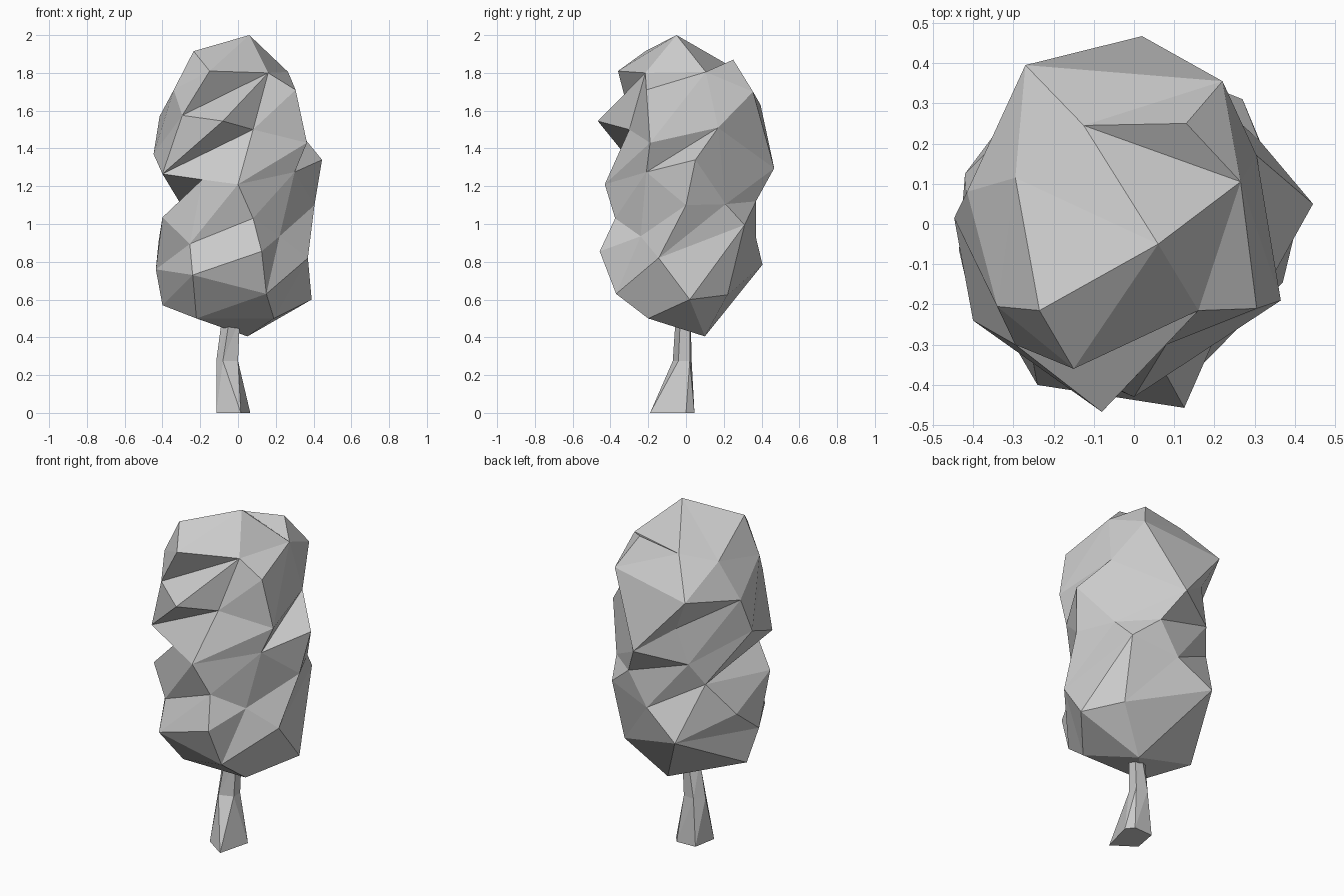
import bpy, bmesh
from math import atan2, hypot, log, tanh, sqrt, cos, sin

MID, R = 1.2, 0.43   # crown centre height and mean radius
TWIST = 0.5          # creases climb round the crown as a spiral

# Crown corner points, roughly top to bottom
CROWN = [
    (.06, -.05, 2), (-.235, -.215, 1.915), (-.15, -.36, 1.81), (.16, -.215, 1.8),
    (.265, .105, 1.805), (.305, -.21, 1.71), (-.125, .245, 1.83), (.13, .25, 1.87),
    (.22, .355, 1.7), (-.27, .395, 1.63), (-.295, .115, 1.78), (-.34, -.205, 1.71),
    (.305, .17, 1.51), (-.08, -.467, 1.545), (.08, -.3, 1.5), (-.295, -.3, 1.575),
    (-.415, .08, 1.57), (-.447, .015, 1.37), (-.4, -.24, 1.265), (.365, -.19, 1.43),
    (.27, .31, .995), (-.18, .35, 1.44), (.02, .467, 1.295), (.445, .05, 1.34),
    (.3, -.21, 1.275), (-.24, .32, 1.23), (.12, .37, 1.12), (0, -.43, 1.21),
    (-.4, -.22, 1.035), (-.3, .245, 1.1), (.08, -.375, 1.03), (.405, 0, 1.1),
    (.31, .21, 1.105), (0, .37, .93), (-.42, .125, .91), (-.255, -.32, .895),
    (.125, -.457, .855), (.22, -.24, .935), (.37, -.145, .82), (-.21, .405, .785),
    (-.435, -.065, .76), (-.24, -.4, .73), (.15, -.37, .63), (.39, .02, .6),
    (.25, .22, .625), (-.4, 0, .57), (.19, -.2, .5), (-.22, -.2, .5), (.05, .1, .405),
    (-.19, -.34, 1.235),
]
# Creases that should run between these corner pairs
CREASES = [(4, 6), (0, 2), (3, 14), (3, 13), (3, 15), (18, 13), (18, 14), (14, 49),
           (3, 27), (12, 19), (12, 24), (38, 32), (38, 20), (43, 20), (25, 26),
           (29, 40), (29, 18), (29, 28), (29, 18), (29, 49), (28, 34), (39, 40)]


def on_sphere(x, y, z):
    """Spread a crown point onto a unit sphere so a convex hull can skin it."""
    rho, u = hypot(x, y), (z - MID) / R
    a = atan2(y, x) - TWIST * u
    if abs(z - MID) > 0.48:                      # rounded ends
        u += (1 if u > 0 else -1) * max(0, log(R / rho))
    t = tanh(u)
    c = sqrt(1 - t * t)
    return (c * cos(a), c * sin(a), t)


def crease(bm, a, b):
    """Swap the diagonal of the quad whose opposite corners are a and b."""
    for e in bm.edges:
        if {v for f in e.link_faces for v in f.verts} - set(e.verts) == {a, b}:
            bmesh.utils.edge_rotate(e)
            return


def finish(bm, name):
    bmesh.ops.recalc_face_normals(bm, faces=bm.faces)
    me = bpy.data.meshes.new(name)
    bm.to_mesh(me)
    bm.free()
    bpy.context.collection.objects.link(bpy.data.objects.new(name, me))


# Crown: skin the points on the sphere, then move them to their real places
bm = bmesh.new()
verts = [bm.verts.new(on_sphere(*p)) for p in CROWN]
bmesh.ops.convex_hull(bm, input=verts)
for a, b in CREASES:
    crease(bm, verts[a], verts[b])
for v, p in zip(verts, CROWN):
    v.co = p
finish(bm, "crown")

# Trunk: three irregular five-sided rings, flared at the foot
RINGS = [
    (0, [(.015, -.19), (.065, 0), (.03, .045), (-.09, .04), (-.115, -.1)]),
    (.275, [(-.08, -.07), (0, -.04), (0, .02), (-.07, .03), (-.115, -.02)]),
    (.5, [(-.045, -.055), (.01, -.03), (.01, .02), (-.03, .025), (-.085, -.01)]),
]
bm = bmesh.new()
rings = [[bm.verts.new((x, y, z)) for x, y in pts] for z, pts in RINGS]
for lo, hi in zip(rings, rings[1:]):
    for i in range(5):
        j = (i + 1) % 5
        bm.faces.new((lo[i], lo[j], hi[j]))
        bm.faces.new((lo[i], hi[j], hi[i]))
bm.faces.new(rings[0][::-1])
bm.faces.new(rings[-1])
finish(bm, "trunk")
